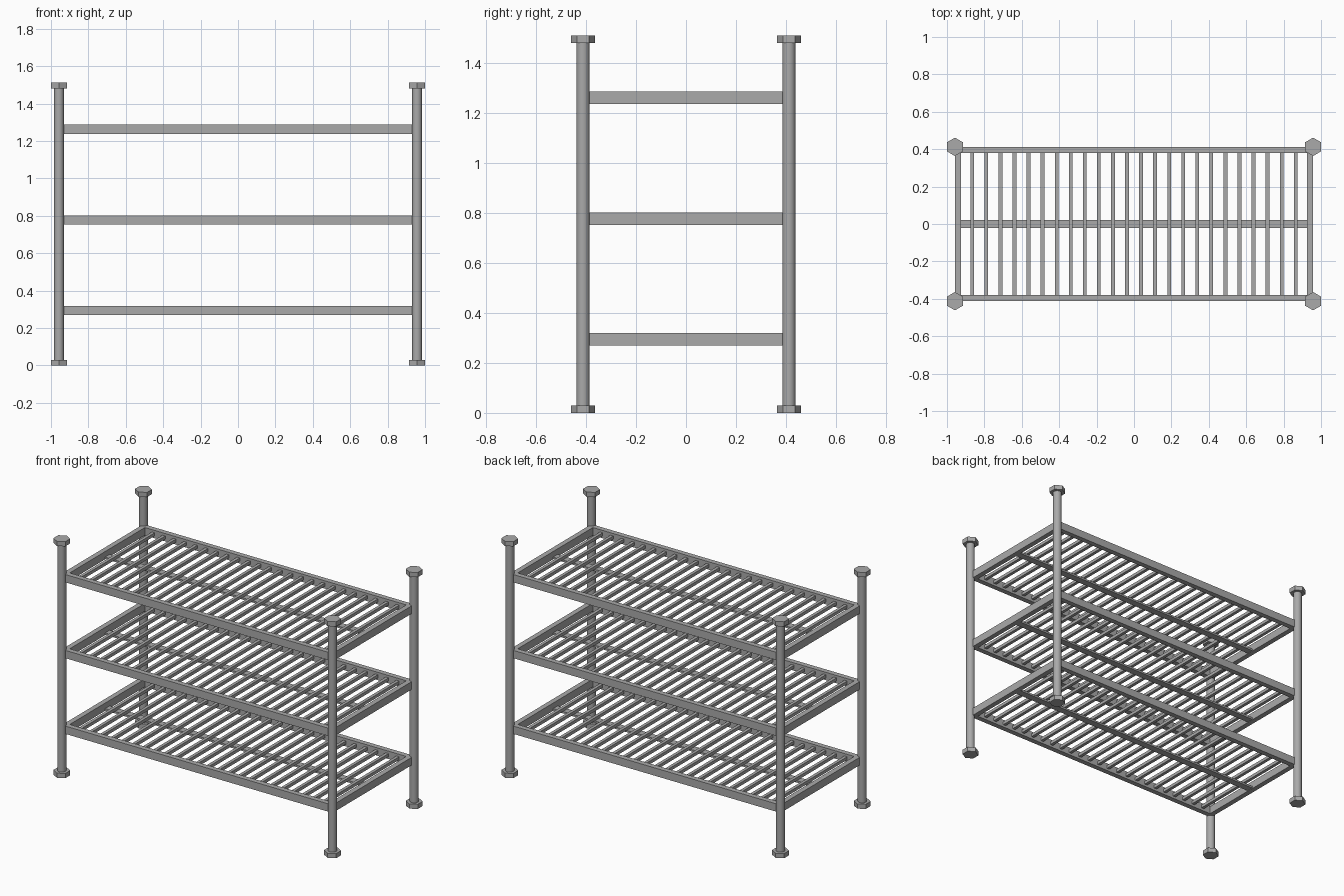
import bpy
import math

cube = bpy.data.objects.get("Cube")
if cube:
    bpy.data.objects.remove(cube, do_unlink=True)

steel = bpy.data.materials.new("grey_steel")
steel.use_nodes = True
GREY = (0.4, 0.4, 0.4, 1)
steel.diffuse_color = GREY
steel.node_tree.nodes["Principled BSDF"].inputs["Base Color"].default_value = GREY

POST_X, POST_Y, HEIGHT = 0.9575, 0.4125, 1.512
CAP_RADIUS, CAP_HEIGHT = 0.049, 0.03
RAIL, RAIL_HEIGHT = 0.033, 0.05
INNER_X, INNER_Y = POST_X - RAIL, POST_Y - RAIL
SLATS, SLAT_PITCH, SLAT_SIZE = 24, 0.0752, 0.02
SHELF_BASES = {"lower": 0.269, "middle": 0.753, "upper": 1.238}


def box(name, center, size):
    bpy.ops.mesh.primitive_cube_add(size=1, location=center)
    ob = bpy.context.object
    ob.name = name
    ob.scale = size
    bpy.ops.object.transform_apply(location=False, rotation=False, scale=True)
    ob.data.materials.append(steel)
    return ob


def column(name, x, y, bottom, top, radius, sides):
    bpy.ops.mesh.primitive_cylinder_add(
        vertices=sides, radius=radius, depth=top - bottom,
        location=(x, y, (bottom + top) / 2))
    ob = bpy.context.object
    ob.name = name
    ob.data.materials.append(steel)
    bpy.ops.object.shade_smooth_by_angle(angle=math.radians(40))
    return ob


# Round posts with a hexagonal foot and cap
for side, x in (("right", -POST_X), ("left", POST_X)):
    for end, y in (("front", -POST_Y), ("back", POST_Y)):
        tag = f"{end}_{side}"
        column(f"{tag}_post", x, y, CAP_HEIGHT, HEIGHT - CAP_HEIGHT, 0.026, 20)
        column(f"{tag}_foot", x, y, 0, CAP_HEIGHT, CAP_RADIUS, 6)
        column(f"{tag}_cap", x, y, HEIGHT - CAP_HEIGHT, HEIGHT, CAP_RADIUS, 6)

# Shelves: rail frame, cross slats and a flat support bar beneath them
for level, base in SHELF_BASES.items():
    mid = base + RAIL_HEIGHT / 2
    for end, s in (("front", -1), ("back", 1)):
        box(f"{level}_{end}_rail", (0, s * (POST_Y - RAIL / 2), mid),
            (2 * POST_X, RAIL, RAIL_HEIGHT))
    for side, s in (("right", -1), ("left", 1)):
        box(f"{level}_{side}_rail", (s * (POST_X - RAIL / 2), 0, mid),
            (RAIL, 2 * INNER_Y, RAIL_HEIGHT))
    for i in range(SLATS):
        x = (i - (SLATS - 1) / 2) * SLAT_PITCH
        box(f"{level}_slat_{i + 1}", (x, 0, mid),
            (SLAT_SIZE, 2 * INNER_Y, SLAT_SIZE))
    box(f"{level}_support_bar", (0, 0, mid - 0.016),
        (2 * INNER_X, 0.045, 0.012))
